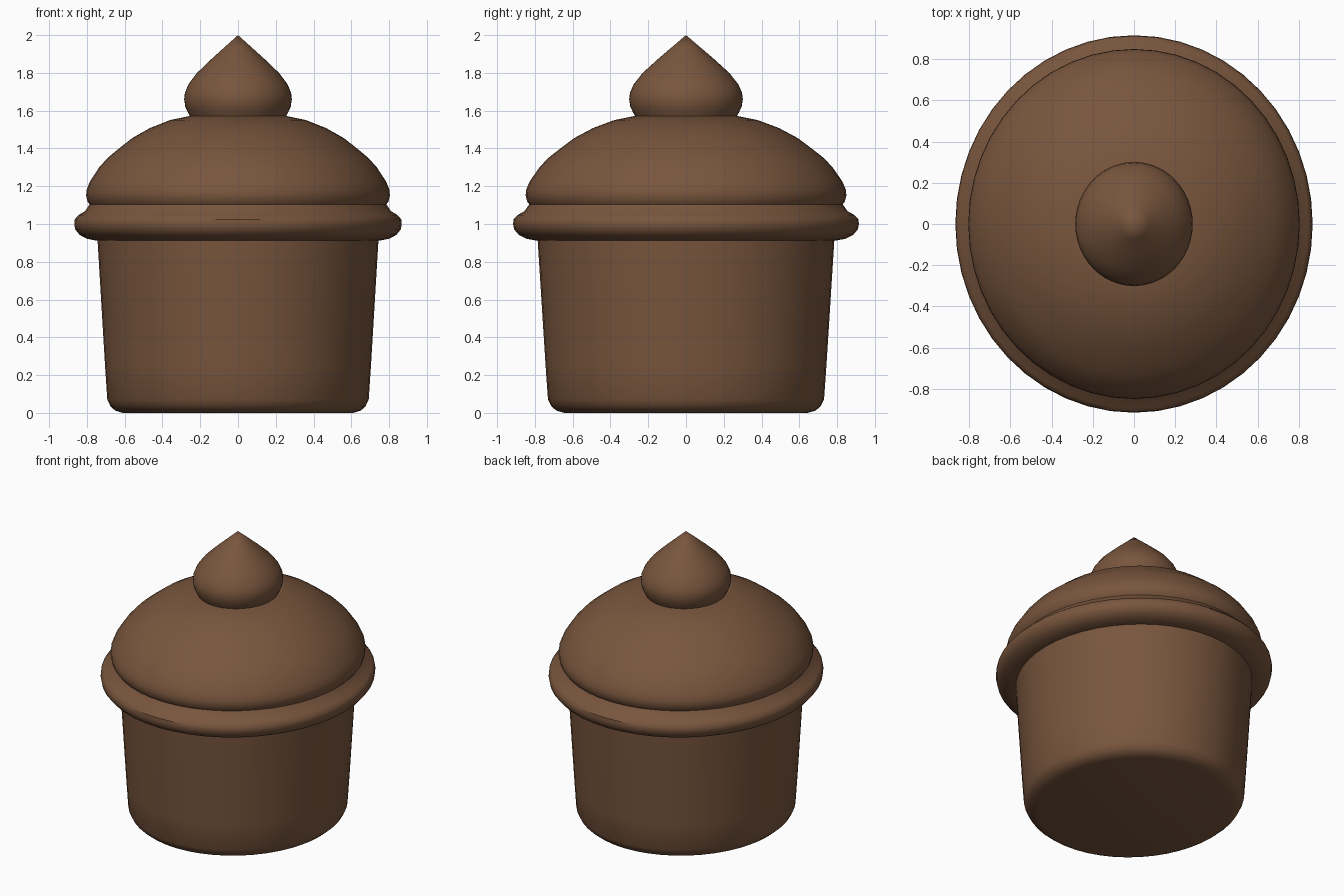
import bpy
import bmesh
import math

if "Cube" in bpy.data.objects:
    bpy.data.objects.remove(bpy.data.objects["Cube"])

SEGMENTS = 48
Y_STRETCH = 1.056  # the cross-section is slightly longer in y than in x

brown = bpy.data.materials.new("chocolate_brown")
brown.diffuse_color = (0.19, 0.092, 0.047, 1.0)
brown.use_nodes = True
brown.node_tree.nodes["Principled BSDF"].inputs["Base Color"].default_value = brown.diffuse_color


def lathe(name, profile):
    """Revolve (radius, z) points around z into an oval solid."""
    bm = bmesh.new()
    verts = [bm.verts.new((r, 0, z)) for r, z in profile]
    edges = [bm.edges.new(pair) for pair in zip(verts, verts[1:])]
    bmesh.ops.spin(bm, geom=verts + edges, cent=(0, 0, 0), axis=(0, 0, 1),
                   angle=math.tau, steps=SEGMENTS, use_duplicate=False)
    bmesh.ops.remove_doubles(bm, verts=bm.verts, dist=1e-4)
    for v in bm.verts:
        v.co.y *= Y_STRETCH
    bmesh.ops.recalc_face_normals(bm, faces=bm.faces)
    mesh = bpy.data.meshes.new(name)
    bm.to_mesh(mesh)
    bm.free()
    mesh.materials.append(brown)
    obj = bpy.data.objects.new(name, mesh)
    bpy.context.collection.objects.link(obj)
    bpy.ops.object.select_all(action='DESELECT')
    obj.select_set(True)
    bpy.context.view_layer.objects.active = obj
    bpy.ops.object.shade_smooth_by_angle(angle=math.radians(35))
    return obj


# Tapered cup with a rounded foot
lathe("cup", [(0, 0), (0.61, 0), (0.65, 0.012), (0.675, 0.035), (0.692, 0.07),
              (0.704, 0.25), (0.744, 0.92), (0, 0.92)])

# Rounded rim with a sloping top
lathe("rim", [(0, 0.912), (0.75, 0.912), (0.80, 0.922), (0.838, 0.942),
              (0.862, 0.972), (0.867, 1.00), (0.864, 1.025), (0.845, 1.047),
              (0.81, 1.068), (0.785, 1.105), (0, 1.105)])

# Domed top
lathe("dome", [(0, 1.10), (0.783, 1.10), (0.797, 1.12), (0.804, 1.15),
               (0.802, 1.18), (0.784, 1.225), (0.735, 1.30), (0.69, 1.35),
               (0.636, 1.395), (0.56, 1.455), (0.466, 1.508), (0.36, 1.55),
               (0.25, 1.573), (0, 1.573)])

# Pointed knob
lathe("knob", [(0, 1.56), (0.25, 1.56), (0.265, 1.59), (0.279, 1.62),
               (0.285, 1.66), (0.281, 1.695), (0.262, 1.74), (0.217, 1.80),
               (0.141, 1.873), (0.07, 1.937), (0, 2.0)])
